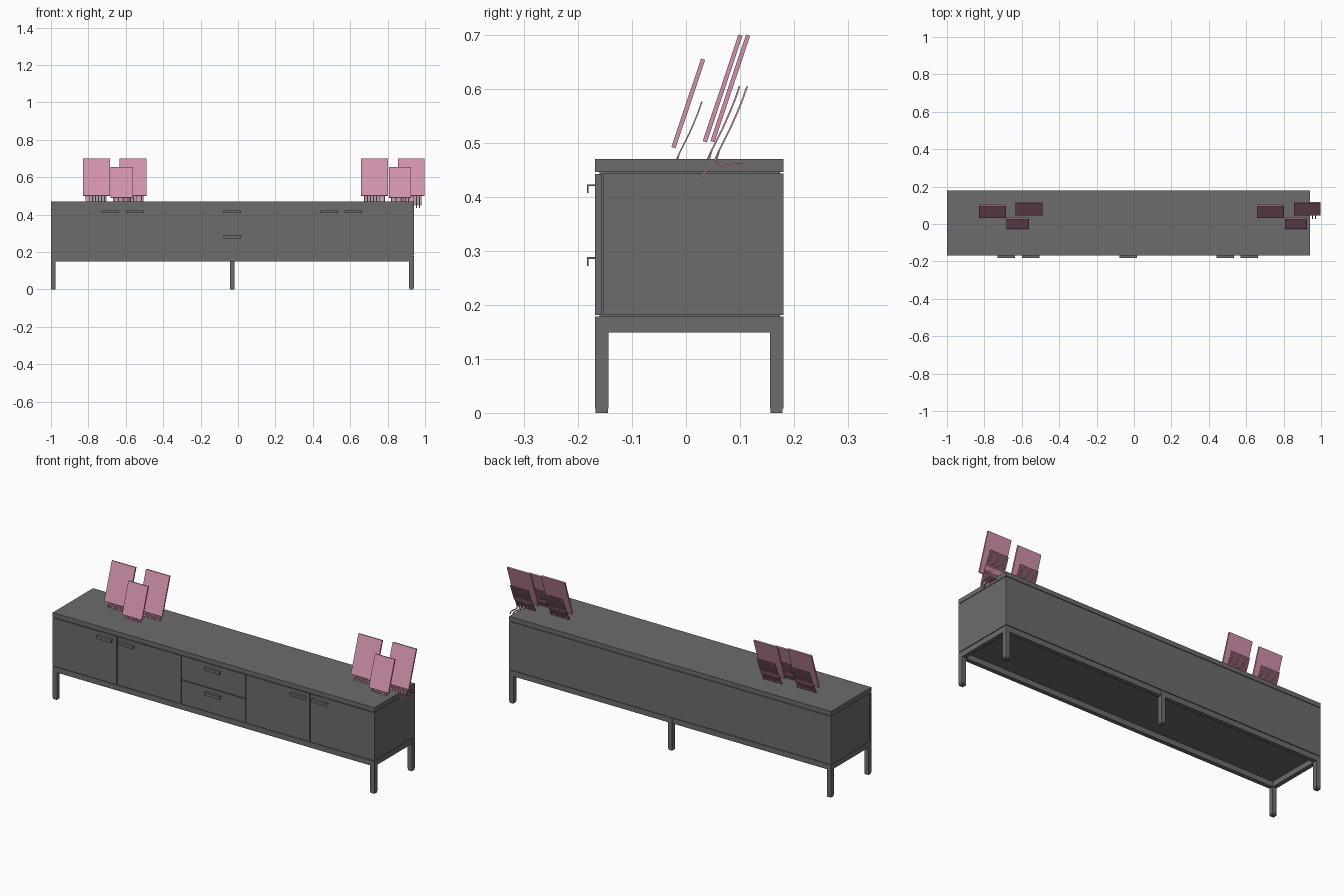
import bpy, bmesh, math
from mathutils import Vector

cube = bpy.data.objects.get("Cube")
if cube:
    bpy.data.objects.remove(cube, do_unlink=True)


def material(name, rgb):
    m = bpy.data.materials.new(name)
    m.use_nodes = True
    m.diffuse_color = (*rgb, 1)
    m.node_tree.nodes["Principled BSDF"].inputs["Base Color"].default_value = (*rgb, 1)
    return m


GREY = material("dark grey", (0.15, 0.15, 0.15))
PINK = material("dusty pink", (0.65, 0.29, 0.42))


def finish(name, bm, mat):
    bmesh.ops.recalc_face_normals(bm, faces=bm.faces)
    me = bpy.data.meshes.new(name)
    bm.to_mesh(me)
    bm.free()
    me.materials.append(mat)
    ob = bpy.data.objects.new(name, me)
    bpy.context.collection.objects.link(ob)
    return ob


def add_box(bm, x0, x1, y0, y1, z0, z1):
    vs = bmesh.ops.create_cube(bm, size=1)["verts"]
    for v in vs:
        v.co = Vector(((x0 + x1) / 2 + v.co.x * (x1 - x0),
                       (y0 + y1) / 2 + v.co.y * (y1 - y0),
                       (z0 + z1) / 2 + v.co.z * (z1 - z0)))


def box(name, *b, mat=GREY):
    bm = bmesh.new()
    add_box(bm, *b)
    return finish(name, bm, mat)


def add_strip(bm, x0, x1, path, t):
    """Ribbon of thickness t following a (y, z) path, x0 to x1 wide."""
    rings = []
    for i, p in enumerate(path):
        a, b = path[max(i - 1, 0)], path[min(i + 1, len(path) - 1)]
        d = Vector((b[0] - a[0], b[1] - a[1])).normalized()
        ny, nz = -d.y * t / 2, d.x * t / 2
        rings.append([bm.verts.new(c) for c in (
            (x0, p[0] + ny, p[1] + nz), (x1, p[0] + ny, p[1] + nz),
            (x1, p[0] - ny, p[1] - nz), (x0, p[0] - ny, p[1] - nz))])
    for r, s in zip(rings, rings[1:]):
        for k in range(4):
            bm.faces.new((r[k], r[(k + 1) % 4], s[(k + 1) % 4], s[k]))
    bm.faces.new(rings[0])
    bm.faces.new(rings[-1])


# Cabinet extents
L, R, F, B = -1.0, 0.94, -0.168, 0.18
MID = (L + R) / 2
LEG = 0.025

# Carcass, with a recessed core that leaves shadow gaps
box("cabinet_body", L, R, -0.153, B, 0.181, 0.443)
box("cabinet_core", L + .006, R - .006, -0.160, B - .006, 0.178, 0.447)
box("cabinet_top", L, R, F, B, 0.446, 0.47)

# Doors and drawers
W = (R - L) / 5
G = 0.002
for i in range(5):
    x0, x1 = L + i * W + (G if i else 0), L + (i + 1) * W - (G if i < 4 else 0)
    if i == 2:
        box("lower_drawer", x0, x1, F, -0.155, 0.181, 0.309)
        box("upper_drawer", x0, x1, F, -0.155, 0.313, 0.442)
    else:
        box("door_%d" % (i + 1), x0, x1, F, -0.155, 0.181, 0.442)

# Hooked pulls
for i, (x, z) in enumerate([(-.682, .423), (-.552, .423), (MID, .423),
                            (MID, .288), (.487, .423), (.617, .423)]):
    bm = bmesh.new()
    add_box(bm, x - .047, x + .047, -0.183, F, z - .003, z)
    add_box(bm, x - .047, x + .047, -0.183, -0.180, z - .016, z - .003)
    finish("handle_%d" % (i + 1), bm, GREY)

# Legs with foot pads
legs = {"front_right": (L, F), "front_left": (R - LEG, F),
        "back_right": (L, B - LEG), "back_left": (R - LEG, B - LEG),
        "back_middle": (MID - LEG / 2, B - LEG)}
for name, (x, y) in legs.items():
    box(name + "_leg", x, x + LEG, y, y + LEG, 0.008, 0.178)
    box(name + "_foot", x + .001, x + LEG - .001, y + .001, y + LEG - .001, 0, 0.008)

# Base rails
for name, y in (("front_rail", F), ("back_rail", B - LEG)):
    box(name, L + LEG, R - LEG, y + .001, y + LEG - .001, 0.149, 0.178)
for name, x in (("right_rail", L), ("left_rail", R - LEG)):
    box(name, x + .001, x + LEG - .001, F + LEG, B - LEG, 0.149, 0.178)

# Display stands: tilted framed panel and a comb of curved tines
FRONT_PATH = [(.068, .101), (.060, .078), (.050, .053), (.038, .026), (.028, .006),
              (.017, -.016), (.006, -.040), (-.016, -.066)]
BACK_PATH = [(.016, -.016), (.012, -.033), (.014, -.042), (.020, -.046), (.046, -.043),
             (.060, -.043), (.068, -.047), (.072, -.053)]


def stand(name, cx, y, z, width, s):
    bm = bmesh.new()
    h, lean = .197 * s, .066 * s
    nrm = Vector((0, -h, lean)).normalized()
    t = 0.008
    corners = [Vector((cx + sx * width / 2, y + k * lean, z + k * h))
               for sx, k in ((-1, 0), (1, 0), (1, 1), (-1, 1))]
    front = [bm.verts.new(c) for c in corners]
    back = [bm.verts.new(c - nrm * t) for c in corners]
    face = bm.faces.new(front)
    bm.faces.new(back[::-1])
    for k in range(4):
        n = (k + 1) % 4
        bm.faces.new((front[k], back[k], back[n], front[n]))
    bmesh.ops.recalc_face_normals(bm, faces=bm.faces)
    bmesh.ops.inset_region(bm, faces=[face], thickness=0.009 * s, depth=-0.001)
    finish(name + "_panel", bm, PINK)

    bm = bmesh.new()
    place = lambda path: [(y + a * s, z + b * s) for a, b in path]
    count, span = 14, 0.115 * s
    step = span / count
    for i in range(count):
        x0 = cx - span / 2 + i * step
        x1 = x0 + step * .72
        if i % 2 == 0:
            add_strip(bm, x0, x1, place(FRONT_PATH), .003 * s)
        else:
            add_strip(bm, x0, x1, place(FRONT_PATH[:6] + BACK_PATH[1:]), .003 * s)
    # Cross bar tying the tines together
    add_strip(bm, cx - span / 2, cx + span / 2, place(FRONT_PATH[3:5]), .0026 * s)
    finish(name + "_tines", bm, PINK)


for side, dx in (("right", 0), ("left", 1.487)):
    stand(side + "_outer_stand", -.757 + dx, .031, .503, .143, 1)
    stand(side + "_small_stand", -.621 + dx, -.027, .492, .119, .83)
    stand(side + "_inner_stand", -.561 + dx, .045, .503, .143, 1)
